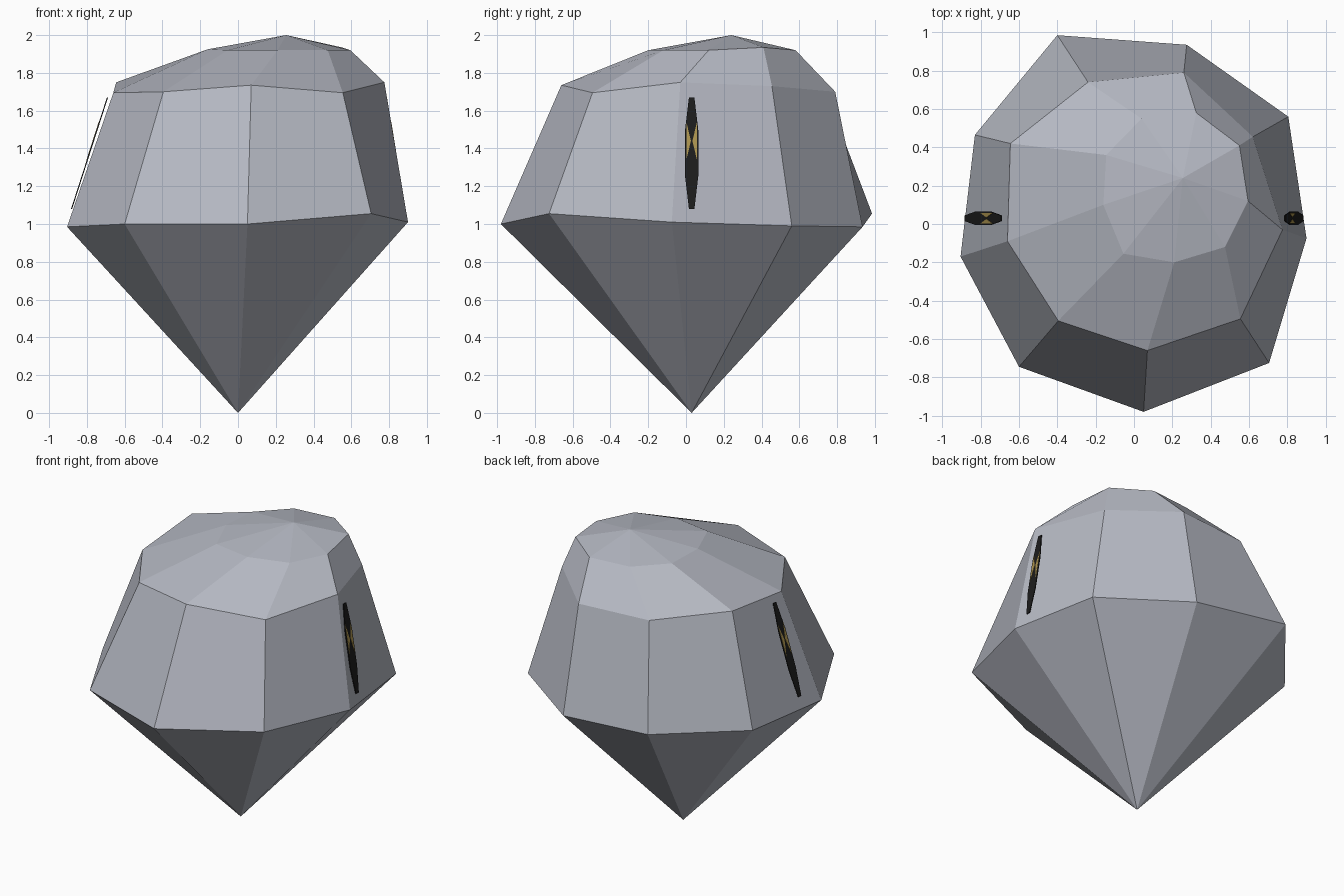
import bpy, bmesh, math

if "Cube" in bpy.data.objects:
    bpy.data.objects.remove(bpy.data.objects["Cube"])


def material(name, rgb):
    m = bpy.data.materials.new(name)
    m.diffuse_color = (*rgb, 1)
    m.use_nodes = True
    m.node_tree.nodes["Principled BSDF"].inputs["Base Color"].default_value = m.diffuse_color
    return m


STONE = material("blue_grey_stone", (0.46, 0.48, 0.54))
BLACK = material("black", (0.012, 0.012, 0.012))
GOLD = material("gold", (0.42, 0.30, 0.08))


def finish(bm, name, mat):
    bmesh.ops.recalc_face_normals(bm, faces=bm.faces)
    me = bpy.data.meshes.new(name)
    bm.to_mesh(me)
    bm.free()
    me.materials.append(mat)
    ob = bpy.data.objects.new(name, me)
    bpy.context.collection.objects.link(ob)
    return ob


# Faceted stone: three irregular nine-sided rings between two tips
girdle = [(-.905, -.17, .985), (-.6, -.745, 1.0), (.05, -.98, 1.0),
          (.705, -.725, 1.055), (.9, -.075, 1.01), (.805, .56, .99),
          (.275, .935, .985), (-.4, .985, 1.055), (-.83, .465, 1.0)]
shoulder = [(-.66, -.09, 1.695), (-.395, -.505, 1.7), (.07, -.66, 1.735),
            (.555, -.495, 1.695), (.775, -.03, 1.75), (.62, .455, 1.73),
            (.26, .79, 1.7), (-.24, .74, 1.7), (-.645, .42, 1.75)]
crown = [(-.16, .1, 1.925), (-.055, -.155, 1.92), (.21, -.2, 1.92),
         (.475, -.12, 1.92), (.595, .12, 1.92), (.55, .41, 1.935),
         (.325, .58, 1.92), (.04, .55, 1.92), (-.145, .36, 1.92)]

bm = bmesh.new()
rings = [[bm.verts.new(p) for p in ring] for ring in (girdle, shoulder, crown)]
bottom = bm.verts.new((0, .03, 0))
peak = bm.verts.new((.255, .24, 2.0))
for i in range(9):
    j = (i + 1) % 9
    bm.faces.new((bottom, rings[0][j], rings[0][i]))
    for low, high in zip(rings, rings[1:]):
        bm.faces.new((low[i], low[j], high[j], high[i]))
    bm.faces.new((rings[2][i], rings[2][j], peak))
finish(bm, "stone_body", STONE)


# Thin plates lying on the sloping left and right facets
def plate(name, side, points, mat, lift, thick):
    slope = .095 / .59 if side > 0 else .19 / .59
    bm = bmesh.new()
    layers = []
    for d in (lift - thick, lift):
        layers.append([bm.verts.new((side * (.881 - (z - 1.08) * slope + d), y, z))
                       for y, z in points])
    bm.faces.new(layers[0])
    bm.faces.new(layers[1])
    n = len(points)
    for i in range(n):
        j = (i + 1) % n
        bm.faces.new((layers[0][i], layers[0][j], layers[1][j], layers[1][i]))
    finish(bm, name, mat)


r = 1 / math.cos(math.pi / 8)
octagon = [(.03 + .035 * r * math.cos((k + .5) * math.pi / 4),
            1.375 + .295 * r * math.sin((k + .5) * math.pi / 4)) for k in range(8)]
for side, label in ((1, "right"), (-1, "left")):
    plate(label + "_eye", side, octagon, BLACK, .003, .006)
    # Gold iris wedges, mirrored about the eye's centre line
    for s, end in ((-1, "front"), (1, "back")):
        wedge = [(.03 + s * .028, 1.34), (.03 + s * .028, 1.54), (.03 + s * .004, 1.44)]
        plate(f"{label}_iris_{end}", side, wedge, GOLD, .005, .003)
